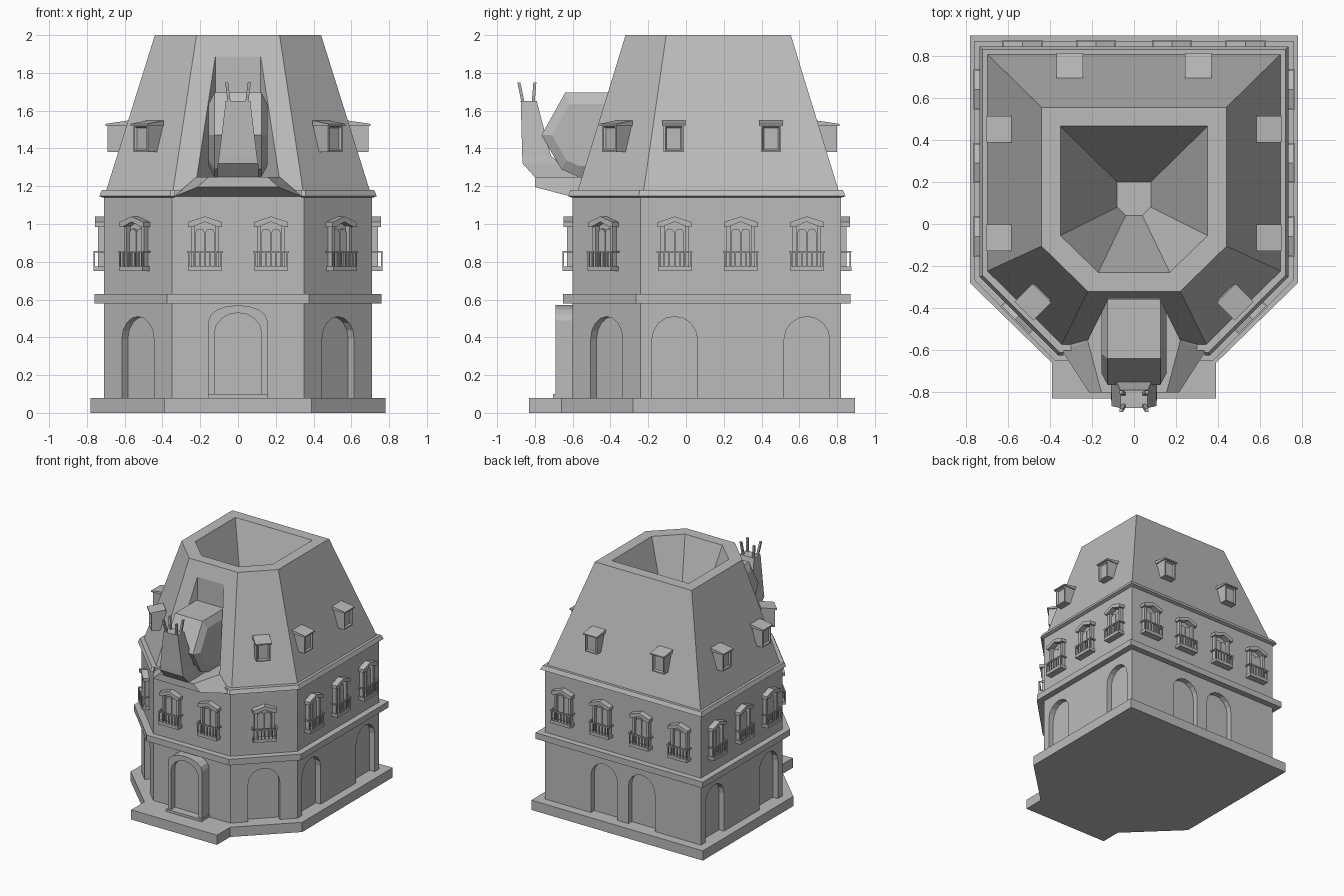
import bpy, bmesh
from math import pi, sin, cos
from mathutils import Matrix, Vector

cube = bpy.data.objects.get("Cube")
if cube:
    bpy.data.objects.remove(cube, do_unlink=True)

stone = bpy.data.materials.new("grey stone")
stone.use_nodes = True
GREY = (0.5, 0.5, 0.5, 1)
stone.diffuse_color = GREY
stone.node_tree.nodes["Principled BSDF"].inputs["Base Color"].default_value = GREY


# ---- helpers ----
def loft(bm, rings):
    """Skin a list of equal rings and cap both ends."""
    vs = [[bm.verts.new(p) for p in r] for r in rings]
    n = len(vs[0])
    for a, b in zip(vs, vs[1:]):
        for i in range(n):
            bm.faces.new((a[i], a[(i + 1) % n], b[(i + 1) % n], b[i]))
    bm.faces.new(vs[0][::-1])
    return bm.faces.new(vs[-1])


def prism(bm, pts, d0, d1):
    """Wall profile (across, z) pushed outward from depth d0 to d1."""
    return loft(bm, [[(u, -d, z) for u, z in pts] for d in (d0, d1)])


def box(bm, u0, u1, d0, d1, z0, z1):
    return prism(bm, [(u0, z0), (u1, z0), (u1, z1), (u0, z1)], d0, d1)


def arch(c, half, z0, top, rise, n=8):
    curve = [(c + half * cos(pi * i / n), top - rise + rise * sin(pi * i / n))
             for i in range(n + 1)]
    return [(c - half, z0), (c + half, z0)] + curve


def to_mesh(name, bm):
    bmesh.ops.recalc_face_normals(bm, faces=bm.faces)
    me = bpy.data.meshes.new(name)
    bm.to_mesh(me)
    bm.free()
    me.materials.append(stone)
    return me


def put(name, me, mat=Matrix()):
    ob = bpy.data.objects.new(name, me)
    ob.matrix_world = mat
    bpy.context.collection.objects.link(ob)
    return ob


def cut(ob, cutter):
    mod = ob.modifiers.new("cut", 'BOOLEAN')
    mod.object, mod.solver = cutter, 'EXACT'
    cutter.hide_render = True
    bpy.context.view_layer.update()
    bpy.context.view_layer.objects.active = ob
    bpy.ops.object.modifier_apply(modifier=mod.name)
    bpy.data.objects.remove(cutter, do_unlink=True)


def plan(x, back, side_y, fx, front):
    """House footprint: square back, two chamfered front corners."""
    half = [(fx, front), (x, side_y), (x, back)]
    return half + [(-a, b) for a, b in reversed(half)]


def storey(name, levels):
    bm = bmesh.new()
    loft(bm, [[(x, y, z) for x, y in pts] for pts, z in levels])
    return put(name, to_mesh(name, bm))


def wall(x, y, deg):
    return Matrix.Translation((x, y, 0)) @ Matrix.Rotation(deg * pi / 180, 4, 'Z')


# each wall: frame, window, dormer and arch positions along it
WALLS = {
    "front": (wall(0, -.6, 0), (-.175, .175), (), ()),
    "left_corner": (wall(.53, -.42, 45), (0,), (0,), (0,)),
    "right_corner": (wall(-.53, -.42, -45), (0,), (0,), (0,)),
    "left_side": (wall(.71, 0, 90), (-.06, .29, .64), (-.065, .45), (-.06, .64)),
    "right_side": (wall(-.71, 0, -90), (.06, -.29, -.64), (.065, -.45), (.06, -.64)),
    "back": (wall(0, .82, 180), (-.53, -.18, .18, .53), (-.305, .305), (-.17, .17)),
}

# ---- base with entrance terrace ----
half = [(.39, -.83), (.39, -.66), (.78, -.28), (.78, .895)]
foot = half + [(-a, b) for a, b in reversed(half)]
storey("base", [(foot, 0), (foot, .08)])

# ---- ground floor with recessed arches ----
walls = plan(.71, .82, -.24, .35, -.6)
ground = storey("ground_floor", [(walls, .06), (walls, .6)])
bm = bmesh.new()
for mat, _, _, arches in WALLS.values():
    for u in arches:
        old = set(bm.verts)
        prism(bm, arch(u, .12, .08, .51, .12), -.045, .05)
        bmesh.ops.transform(bm, matrix=mat, verts=[v for v in bm.verts if v not in old])
cut(ground, put("arch_cutter", to_mesh("arch_cutter", bm)))

# ---- string course, upper floor, cornice ----
band = plan(.76, .87, -.265, .375, -.65)
storey("string_course", [(band, .58), (band, .63)])
storey("upper_floor", [(walls, .6), (walls, 1.16)])
cornice = storey("cornice", [(plan(.715, .825, -.24, .35, -.605), 1.14),
                             (plan(.735, .845, -.25, .36, -.625), 1.148),
                             (plan(.72, .83, -.245, .355, -.61), 1.18)])
bm = bmesh.new()
box(bm, -.335, .335, .601, .8, 1.1, 1.3)
cut(cornice, put("cornice_cutter", to_mesh("cornice_cutter", bm)))

# ---- hollow-topped roof with a niche in front ----
roof = storey("roof", [(plan(.70, .81, -.225, .345, -.575), 1.17),
                       (plan(.44, .555, -.105, .22, -.32), 2),
                       (plan(.35, .465, -.055, .17, -.23), 2),
                       (plan(.08, .20, .08, .04, .04), 1.2)])
bm = bmesh.new()
niche = [(-.12, -.355), (.12, -.355), (.32, -.755), (-.32, -.755)]
loft(bm, [[(x, y, z) for x, y in niche] for z in (1.25, 1.98)])
cut(roof, put("niche_cutter", to_mesh("niche_cutter", bm)))

# ---- bracket shelf under the niche ----
bm = bmesh.new()
loft(bm, [[(-.34, -.57, 1.145), (.34, -.57, 1.145), (.22, -.54, 1.25), (-.22, -.54, 1.25)],
          [(-.34, -.605, 1.145), (.34, -.605, 1.145), (.22, -.555, 1.25), (-.22, -.555, 1.25)],
          [(-.215, -.80, 1.195), (.215, -.80, 1.195), (.155, -.80, 1.25), (-.155, -.80, 1.25)]])
put("niche_shelf", to_mesh("niche_shelf", bm))

# ---- snail: shell, body, four feelers ----
bm = bmesh.new()
side = [(-.36, 1.695), (-.64, 1.695), (-.765, 1.47), (-.66, 1.29), (-.57, 1.25), (-.36, 1.25)]
loft(bm, [[(x, -.55 + (y + .55) * s, 1.47 + (z - 1.47) * s) for y, z in side]
          for x, s in ((-.155, .74), (-.125, 1), (.125, 1), (.155, .74))])
put("snail_shell", to_mesh("snail_shell", bm))

bm = bmesh.new()
loft(bm, [[(-w, a, z), (w, a, z), (w, b, z), (-w, b, z)] for w, a, b, z in
          ((.11, -.80, -.57, 1.248), (.107, -.865, -.66, 1.32),
           (.10, -.867, -.715, 1.36), (.065, -.875, -.79, 1.65))])
put("snail_body", to_mesh("snail_body", bm))

bm = bmesh.new()
corners = [(-1, -1), (1, -1), (1, 1), (-1, 1)]
for s in (-1, 1):
    for y0, y1 in ((-.86, -.885), (-.81, -.80)):
        loft(bm, [[(s * x + .008 * a, y + .008 * b, z) for a, b in corners]
                  for x, y, z in ((.045, y0, 1.63), (.06, y1, 1.75))])
put("snail_feelers", to_mesh("snail_feelers", bm))

# ---- entrance ----
bm = bmesh.new()
prism(bm, arch(0, .155, .08, .57, .08), -.02, .09)
door = put("door_surround", to_mesh("door_surround", bm), WALLS["front"][0])
bm = bmesh.new()
prism(bm, arch(0, .125, .1, .53, .11), .04, .15)
cut(door, put("door_cutter", to_mesh("door_cutter", bm), WALLS["front"][0]))
bm = bmesh.new()
box(bm, -.16, .16, 0, .105, .07, .1)
put("door_step", to_mesh("door_step", bm), WALLS["front"][0])

# ---- upper window with pediment and balcony ----
bm = bmesh.new()
for s in (-1, 1):
    box(bm, s * .055, s * .075, -.01, .03, .77, 1)
    prism(bm, arch(s * .026, .024, .77, .975, .02, 4), -.01, .012)
    box(bm, s * .09 - .005, s * .09 + .005, -.01, .055, .848, .858)
prism(bm, [(-.09, .985), (-.065, .985), (0, 1.012), (.065, .985), (.09, .985),
           (.09, 1.01), (0, 1.04), (-.09, 1.01)], -.01, .048)
box(bm, -.088, .088, -.01, .055, .75, .775)
box(bm, -.09, .09, .045, .055, .848, .858)
for i in range(7):
    u = -.084 + .028 * i
    box(bm, u - .004, u + .004, .046, .054, .77, .85)
window = to_mesh("window", bm)

# ---- dormer with inset pane and sloping cap ----
bm = bmesh.new()
front = box(bm, -.054, .054, -.14, -.02, 1.38, 1.525)
bmesh.ops.recalc_face_normals(bm, faces=bm.faces)
bmesh.ops.inset_region(bm, faces=[front], thickness=.014)
bmesh.ops.inset_region(bm, faces=[front], thickness=.01, depth=-.012)
loft(bm, [[(u, -d, z) for d, z in ((-.008, 1.52), (-.008, 1.53), (-.13, 1.548), (-.13, 1.52))]
          for u in (-.063, .063)])
dormer = to_mesh("dormer", bm)

for place, (mat, wins, dorms, _) in WALLS.items():
    for u in wins:
        put(place + "_window", window, mat @ Matrix.Translation((u, 0, 0)))
    for u in dorms:
        put(place + "_dormer", dormer, mat @ Matrix.Translation((u, 0, 0)))
